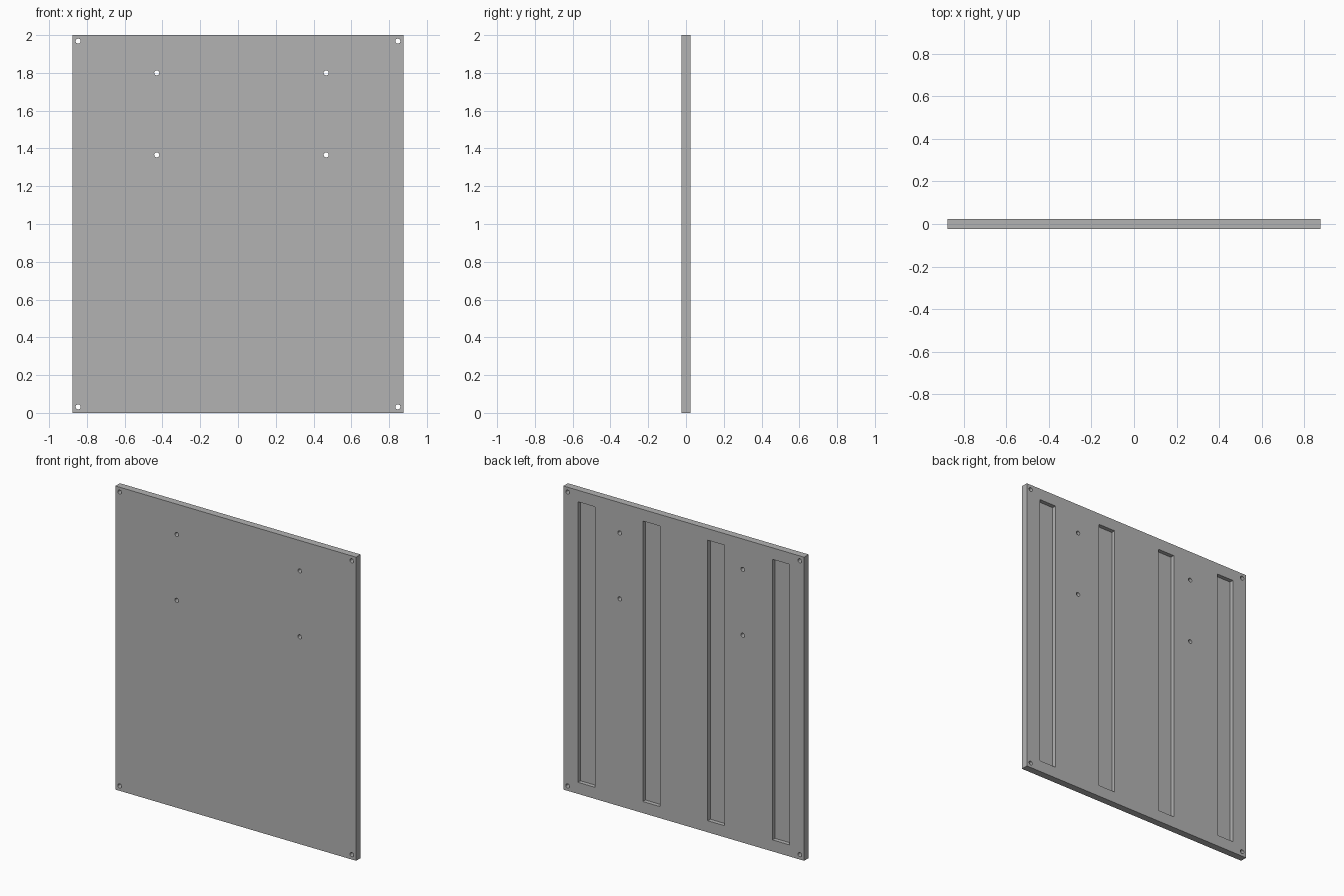
import bpy
import bmesh
import math
from mathutils import Matrix, Vector

if "Cube" in bpy.data.objects:
    bpy.data.objects.remove(bpy.data.objects["Cube"], do_unlink=True)

WIDTH, THICK, HEIGHT = 1.754, 0.047, 2.0
HOLE_RADIUS = 0.0135
SLOT_WIDTH, SLOT_HEIGHT, SLOT_DEPTH = 0.124, 1.848, 0.027
SLOT_SPACING = 0.473


def add_box(bm, centre, size):
    bmesh.ops.create_cube(bm, size=1.0, matrix=Matrix.Translation(centre) @ Matrix.Diagonal(Vector((*size, 1))))


def add_hole(bm, x, z):
    turn = Matrix.Rotation(math.radians(90), 4, "X")
    bmesh.ops.create_cone(bm, cap_ends=True, segments=24, radius1=HOLE_RADIUS, radius2=HOLE_RADIUS,
                          depth=THICK * 3, matrix=Matrix.Translation((x, 0, z)) @ turn)


def make_object(name, bm):
    bmesh.ops.recalc_face_normals(bm, faces=bm.faces)
    mesh = bpy.data.meshes.new(name)
    bm.to_mesh(mesh)
    bm.free()
    obj = bpy.data.objects.new(name, mesh)
    bpy.context.collection.objects.link(obj)
    return obj


# Flat grey material
grey = bpy.data.materials.new("grey")
grey.use_nodes = True
colour = (0.45, 0.45, 0.45, 1)
grey.diffuse_color = colour
grey.node_tree.nodes["Principled BSDF"].inputs["Base Color"].default_value = colour

# Upright panel
bm = bmesh.new()
add_box(bm, (0, 0, HEIGHT / 2), (WIDTH, THICK, HEIGHT))
panel = make_object("panel", bm)
panel.data.materials.append(grey)

# Cutter: corner holes, mounting holes and the four slots in the back
bm = bmesh.new()
for x in (-0.846, 0.846):
    for z in (0.032, 1.968):
        add_hole(bm, x, z)
for x in (-0.43, 0.467):
    for z in (1.366, 1.8):
        add_hole(bm, x, z)
for i in range(4):
    # Each slot box is centred on the back face plane
    add_box(bm, ((i - 1.5) * SLOT_SPACING, THICK / 2, HEIGHT / 2), (SLOT_WIDTH, SLOT_DEPTH * 2, SLOT_HEIGHT))
cutter = make_object("panel_cutter", bm)
cutter.data.materials.append(grey)
cutter.hide_render = True

# Cut the panel, then drop the cutter
cut = panel.modifiers.new("cut", "BOOLEAN")
cut.operation = "DIFFERENCE"
cut.solver = "EXACT"
cut.object = cutter
bpy.ops.object.select_all(action="DESELECT")
panel.select_set(True)
bpy.context.view_layer.objects.active = panel
bpy.ops.object.modifier_apply(modifier="cut")
bpy.data.objects.remove(cutter, do_unlink=True)

# Smooth hole walls, sharp edges elsewhere
bpy.ops.object.shade_smooth_by_angle(angle=math.radians(30))
